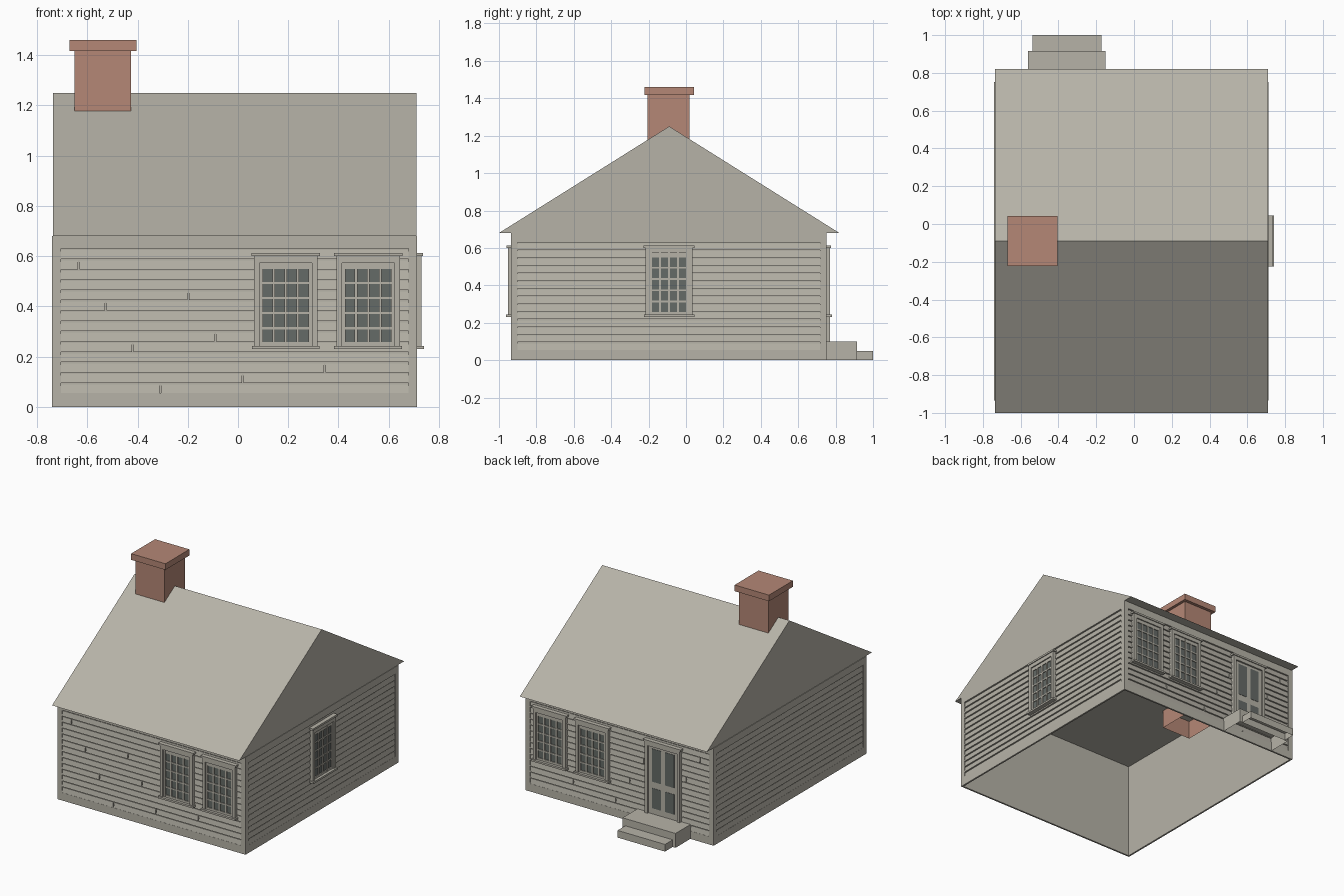
import bpy, bmesh
from mathutils import Vector

if "Cube" in bpy.data.objects:
    bpy.data.objects.remove(bpy.data.objects["Cube"], do_unlink=True)


def material(name, rgb):
    m = bpy.data.materials.new(name)
    m.use_nodes = True
    m.diffuse_color = (*rgb, 1)
    m.node_tree.nodes["Principled BSDF"].inputs["Base Color"].default_value = (*rgb, 1)
    return m


PAINT = material("weathered_paint", (0.47, 0.45, 0.39))
GLASS = material("dark_glass", (0.13, 0.145, 0.135))
BRICK = material("brick", (0.46, 0.245, 0.18))

# House outline
X0, X1, Y0, Y1 = -0.74, 0.713, -0.935, 0.752
EAVE, RIDGE, RECESS = 0.68, 1.25, 0.012

# Each wall maps (along, outward, up) to the model
WALLS = {
    "front": lambda u, o, z: Vector((u, Y0 - o, z)),
    "back": lambda u, o, z: Vector((u, Y1 + o, z)),
    "left": lambda u, o, z: Vector((X1 + o, u, z)),
    "right": lambda u, o, z: Vector((X0 - o, u, z)),
}


def world(x, y, z):
    return Vector((x, y, z))


def box(bm, place, u, o, z, top_out=None):
    """Box between three ranges; top_out slopes the outer face."""
    for v in bmesh.ops.create_cube(bm, size=2)["verts"]:
        i, j, k = (int(c > 0) for c in v.co)
        out = top_out if (top_out is not None and j and k) else o[j]
        v.co = place(u[i], out, z[k])


def finish(bm, name, mat):
    bmesh.ops.recalc_face_normals(bm, faces=bm.faces)
    mesh = bpy.data.meshes.new(name)
    bm.to_mesh(mesh)
    bm.free()
    mesh.materials.append(mat)
    obj = bpy.data.objects.new(name, mesh)
    bpy.context.collection.objects.link(obj)
    return obj


def remove_faces(bm, up=False, down=True):
    bm.normal_update()
    bmesh.ops.recalc_face_normals(bm, faces=bm.faces)
    gone = [f for f in bm.faces if (up and f.normal.z > 0.9) or (down and f.normal.z < -0.9)]
    bmesh.ops.delete(bm, geom=gone, context="FACES")


# Hollow wall shell, open underneath
bm = bmesh.new()
box(bm, world, (X0 + RECESS, X1 - RECESS), (Y0 + RECESS, Y1 - RECESS), (0, EAVE))
remove_faces(bm, up=True)
finish(bm, "wall_shell", PAINT)

# Gable roof as a closed prism
bm = bmesh.new()
profile = [(-1.0, EAVE), (0.82, EAVE), (-0.09, RIDGE)]
face = bm.faces.new([bm.verts.new((-0.736, y, z)) for y, z in profile])
ext = bmesh.ops.extrude_face_region(bm, geom=[face])
moved = [g for g in ext["geom"] if isinstance(g, bmesh.types.BMVert)]
bmesh.ops.translate(bm, verts=moved, vec=(1.446, 0, 0))
finish(bm, "gable_roof", PAINT)

# Trim frame and clapboards on each wall
ROWS, LOW, HIGH, TRIM, GAP = 14, 0.055, 0.63, 0.035, 0.006
pitch = (HIGH - LOW) / ROWS
for name, place in WALLS.items():
    long_wall = name in ("front", "back")
    a, b = (X0, X1) if long_wall else (Y0, Y1)
    depth = (-RECESS, 0)
    bm = bmesh.new()
    for side in ((a, a + TRIM), (b - TRIM, b)):
        box(bm, place, side, depth, (0, EAVE))
    for band in ((0, LOW), (HIGH, EAVE)):
        box(bm, place, (a + TRIM, b - TRIM), depth, band)
    finish(bm, name + "_trim", PAINT)

    bm = bmesh.new()
    a, b = a + TRIM, b - TRIM
    for r in range(ROWS):
        z = LOW + r * pitch
        spans = [(a, b)]
        joint = a + (0.395 + 0.328 * r) % 1.42
        if long_wall and r < ROWS - 1 and joint < b - 0.03:
            spans = [(a, joint - GAP / 2), (joint + GAP / 2, b)]
        for span in spans:
            box(bm, place, span, (-RECESS, -0.001), (z, z + pitch - GAP), top_out=-0.007)
    finish(bm, name + "_clapboards", PAINT)


def casing(bm, place, c, half, bottom, top):
    """Two jambs, a head board and a projecting cap."""
    for s in (-1, 1):
        box(bm, place, sorted((c + s * half, c + s * (half - 0.022))), (-RECESS, 0.018), (bottom, top))
    box(bm, place, (c - half, c + half), (-RECESS, 0.018), (top - 0.027, top))
    box(bm, place, (c - half - 0.01, c + half + 0.01), (-RECESS, 0.024), (top, top + 0.013))


def window(name, place, c):
    bm = bmesh.new()
    casing(bm, place, c, 0.126, 0.24, 0.60)
    # Sill
    box(bm, place, (c - 0.135, c + 0.135), (-RECESS, 0.028), (0.23, 0.243))
    # Sash rails and glazing bars around four by five panes
    w, h, pu, pz = 0.037, 0.051, 0.048, 0.06
    u0, z0 = c - 1.5 * pu - w / 2, 0.258
    edges = [c - 0.104] + [u0 + i * pu + d for i in range(4) for d in (0, w)] + [c + 0.104]
    for i in range(0, len(edges), 2):
        box(bm, place, edges[i:i + 2], (-RECESS, 0.01), (0.243, 0.573))
    levels = [0.243] + [z0 + i * pz + d for i in range(5) for d in (0, h)] + [0.573]
    for i in range(0, len(levels), 2):
        box(bm, place, (c - 0.104, c + 0.104), (-RECESS, 0.0095), levels[i:i + 2])
    finish(bm, name + "_frame", PAINT)
    bm = bmesh.new()
    box(bm, place, (c - 0.1, c + 0.1), (-0.002, 0.004), (0.25, 0.565))
    finish(bm, name + "_glass", GLASS)


for side in ("front", "back"):
    window(side + "_window_inner", WALLS[side], 0.19)
    window(side + "_window_outer", WALLS[side], 0.518)
window("left_window", WALLS["left"], -0.09)

# Back door with two tall lights above two short ones
DOOR = -0.355
back = WALLS["back"]
bm = bmesh.new()
casing(bm, back, DOOR, 0.135, 0.10, 0.60)
finish(bm, "door_casing", PAINT)
bm = bmesh.new()
box(bm, back, (DOOR - 0.113, DOOR + 0.113), (-RECESS, 0.006), (0.10, 0.573))
finish(bm, "door_leaf", PAINT)
bm = bmesh.new()
for s in (-1, 1):
    u = sorted((DOOR + s * 0.016, DOOR + s * 0.086))
    for z in ((0.14, 0.28), (0.325, 0.555)):
        box(bm, back, u, (0.004, 0.008), z)
finish(bm, "door_panels", GLASS)

# Two hollow steps
for name, half, y, top in (("upper_step", 0.205, (0.745, 0.915), 0.10),
                           ("lower_step", 0.183, (0.915, 1.0), 0.05)):
    bm = bmesh.new()
    box(bm, world, (DOOR - half, DOOR + half), y, (0, top))
    remove_faces(bm)
    finish(bm, name, PAINT)

# Chimney shaft open at the bottom, with a wider cap
bm = bmesh.new()
box(bm, world, (-0.65, -0.425), (-0.205, 0.02), (0.55, 1.42))
remove_faces(bm)
finish(bm, "chimney_shaft", BRICK)
bm = bmesh.new()
box(bm, world, (-0.67, -0.405), (-0.222, 0.042), (1.417, 1.46))
finish(bm, "chimney_cap", BRICK)
